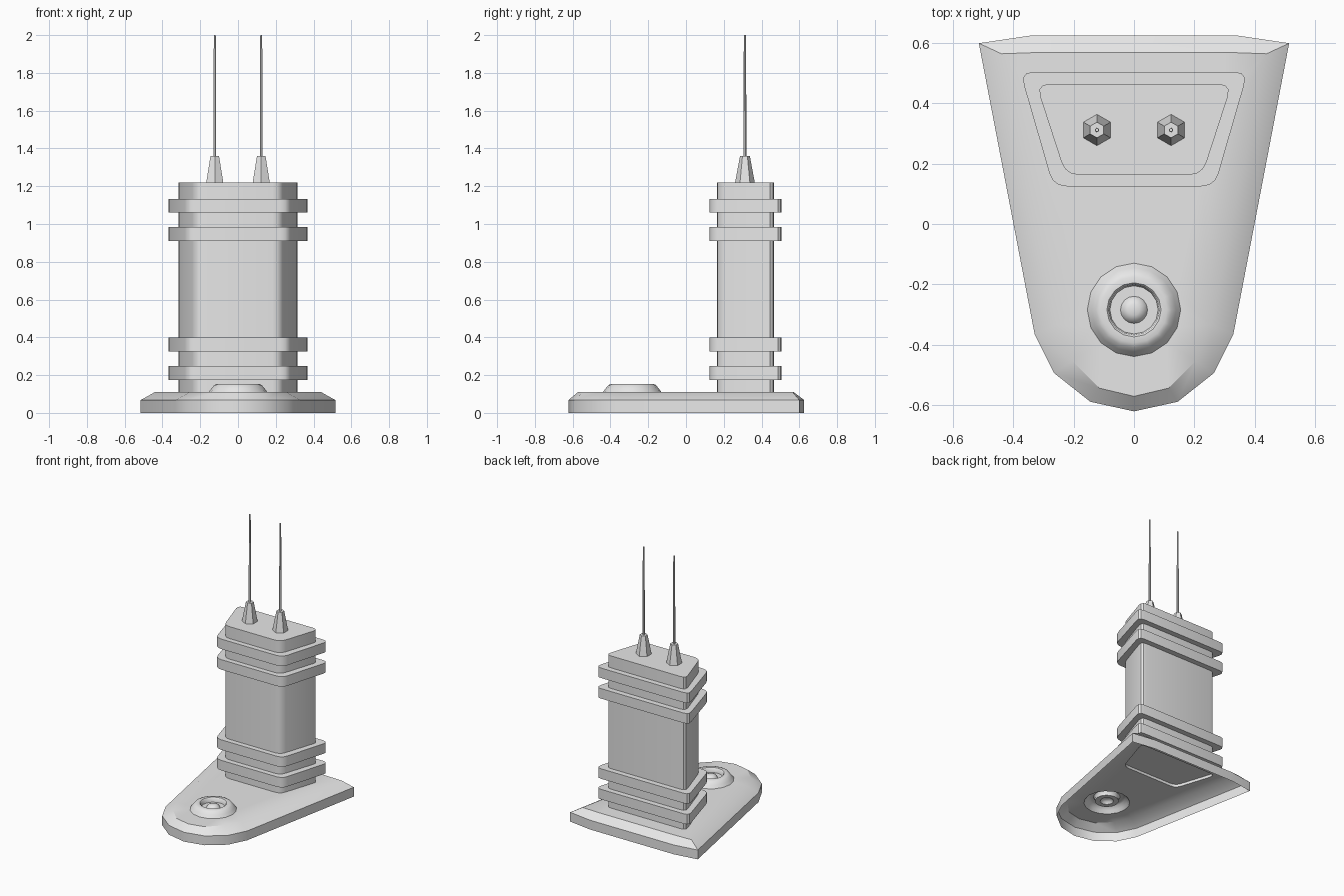
import bpy, bmesh, math
from mathutils import Vector

if "Cube" in bpy.data.objects:
    bpy.data.objects.remove(bpy.data.objects["Cube"])

grey = bpy.data.materials.new("light grey")
grey.diffuse_color = (0.8, 0.8, 0.8, 1)
grey.use_nodes = True
grey.node_tree.nodes["Principled BSDF"].inputs["Base Color"].default_value = grey.diffuse_color


def loft(bm, loops):
    """Skin a stack of counter-clockwise loops; returns the vertex rings."""
    rings = [[bm.verts.new(p) for p in loop] for loop in loops]
    for a, b in zip(rings, rings[1:]):
        n = len(a)
        for i in range(n):
            j = (i + 1) % n
            bm.faces.new((a[i], a[j], b[j], b[i]))
    return rings


def finish(bm, name, angle=40):
    mesh = bpy.data.meshes.new(name)
    bm.to_mesh(mesh)
    bm.free()
    obj = bpy.data.objects.new(name, mesh)
    bpy.context.collection.objects.link(obj)
    mesh.materials.append(grey)
    bpy.ops.object.select_all(action='DESELECT')
    obj.select_set(True)
    bpy.context.view_layer.objects.active = obj
    bpy.ops.object.shade_smooth_by_angle(angle=math.radians(angle))
    return obj


def at(pts, z):
    return [Vector((x, y, z)) for x, y in pts]


def mirrored(half):
    """Half outline from front centre to back right, mirrored to the left."""
    return half + [(-x, y) for x, y in reversed(half) if x > 0]


def circle(r, n, cx=0, cy=0, turn=0):
    return [(cx + r * math.cos(turn + 2 * math.pi * i / n),
             cy + r * math.sin(turn + 2 * math.pi * i / n)) for i in range(n)]


def rounded(corners, r, steps=3):
    """Round each corner of a polygon with a short curve."""
    out = []
    for i, c in enumerate(corners):
        c = Vector(c)
        a = c + (Vector(corners[i - 1]) - c).normalized() * r
        b = c + (Vector(corners[(i + 1) % len(corners)]) - c).normalized() * r
        for k in range(steps + 1):
            t = k / steps
            out.append(tuple(a * (1 - t) ** 2 + c * 2 * t * (1 - t) + b * t * t))
    return out


# Outlines shared by the parts
TOP = 0.11
rim = mirrored([(0, -0.622), (0.145, -0.59), (0.265, -0.495), (0.33, -0.365),
                (0.515, 0.60), (0.34, 0.626)])
deck = mirrored([(0, -0.572), (0.115, -0.545), (0.205, -0.455), (0.255, -0.335),
                 (0.44, 0.565), (0.30, 0.57)])
body = rounded([(-0.227, 0.163), (0.227, 0.163), (0.325, 0.465), (-0.325, 0.465)], 0.045)
band = rounded([(-0.268, 0.125), (0.268, 0.125), (0.378, 0.505), (-0.378, 0.505)], 0.045)
KNOB_Y, KNOB_N = -0.285, 16

# Base: open-bottomed shell whose deck has holes for the tower and the knob
bm = bmesh.new()
rings = loft(bm, [at(rim, 0), at(rim, 0.068), at(deck, TOP)])
fill_rings = [rings[-1]]
for hole in (body, circle(0.155, KNOB_N, 0, KNOB_Y)):
    fill_rings.append([bm.verts.new(p) for p in at(hole, TOP)])
edges = []
for ring in fill_rings:
    for i, v in enumerate(ring):
        w = ring[(i + 1) % len(ring)]
        edges.append(bm.edges.get((v, w)) or bm.edges.new((v, w)))
old = set(bm.faces)
bmesh.ops.triangle_fill(bm, edges=edges, use_beauty=True, normal=(0, 0, 1))
for f in bm.faces:
    if f not in old:
        f.normal_update()
        if f.normal.z < 0:
            f.normal_flip()
finish(bm, "base", 30)

# Knob: hollow ring with a sunken dish and centre button
bm = bmesh.new()
profile = [(0.155, TOP), (0.140, 0.13), (0.125, 0.148), (0.110, 0.154), (0.090, 0.154),
           (0.084, 0.148), (0.080, 0.122), (0.045, 0.122), (0.036, 0.138), (0.018, 0.146)]
rings = loft(bm, [at(circle(r, KNOB_N, 0, KNOB_Y), z) for r, z in profile])
bm.faces.new(rings[-1])
finish(bm, "knob")

# Tower body with a shallow recessed floor underneath
bm = bmesh.new()
rings = loft(bm, [at(body, TOP), at(body, 1.22)])
bm.faces.new(rings[-1])
bm.faces.new([bm.verts.new(p) for p in reversed(at(body, TOP + 0.02))])
finish(bm, "tower_body")

# Bands around the tower
for i, z in enumerate((0.175, 0.325, 0.91, 1.06)):
    bm = bmesh.new()
    rings = loft(bm, [at(band, z), at(band, z + 0.073)])
    bm.faces.new(rings[-1])
    bm.faces.new(rings[0][::-1])
    finish(bm, f"tower_band_{i + 1}")

# Antennas: six-sided tapered socket and thin rod
for side, x in (("left", -0.123), ("right", 0.123)):
    for part, levels in (("socket", ((0.052, 1.22), (0.026, 1.36))),
                         ("rod", ((0.008, 1.35), (0.006, 2.0)))):
        bm = bmesh.new()
        rings = loft(bm, [at(circle(r, 6, x, 0.312, math.pi / 6), z) for r, z in levels])
        bm.faces.new(rings[-1])
        finish(bm, f"antenna_{part}_{side}", 30)
